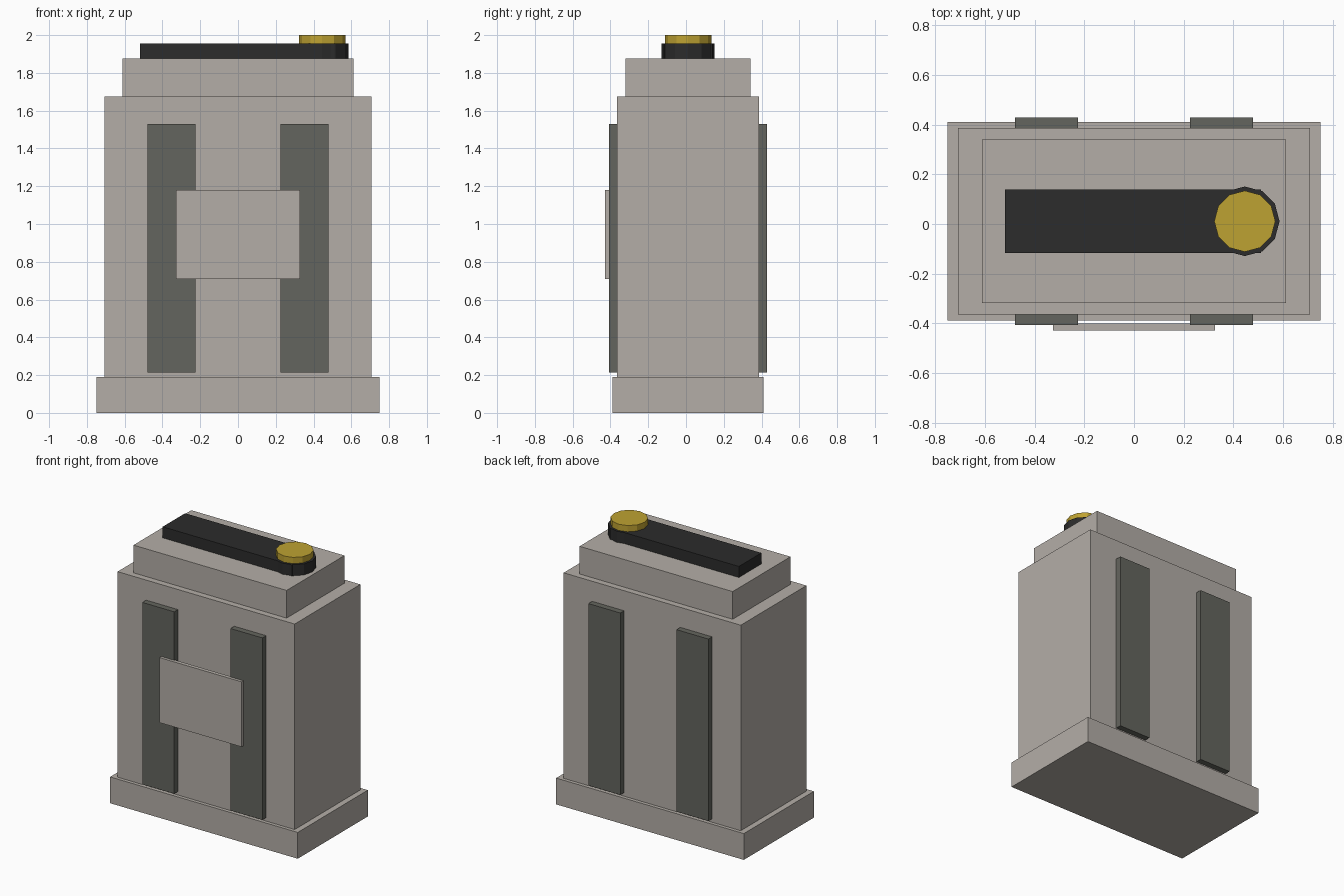
import bpy

cube = bpy.data.objects.get("Cube")
if cube:
    bpy.data.objects.remove(cube, do_unlink=True)


def material(name, rgb):
    mat = bpy.data.materials.new(name)
    mat.use_nodes = True
    colour = (*rgb, 1.0)
    mat.diffuse_color = colour
    mat.node_tree.nodes["Principled BSDF"].inputs["Base Color"].default_value = colour
    return mat


stone = material("warm_grey", (0.456, 0.423, 0.386))
strap = material("dark_grey_green", (0.127, 0.130, 0.112))
black = material("near_black", (0.025, 0.025, 0.025))
gold = material("gold", (0.515, 0.361, 0.032))

MID_Y = 0.011  # the plate stands proud in front, so the body sits slightly back


def finish(name, mat):
    obj = bpy.context.object
    obj.name = obj.data.name = name
    obj.data.materials.append(mat)
    return obj


def box(name, mat, x, y, z):
    """Box from (min, max) ranges on each axis."""
    ranges = (x, y, z)
    bpy.ops.mesh.primitive_cube_add(size=1, location=[(a + b) / 2 for a, b in ranges])
    bpy.context.object.scale = [b - a for a, b in ranges]
    bpy.ops.object.transform_apply(location=False, rotation=False, scale=True)
    return finish(name, mat)


def disc(name, mat, radius, z):
    """Twelve-sided disc at the knob position."""
    bpy.ops.mesh.primitive_cylinder_add(
        vertices=12, radius=radius, depth=z[1] - z[0],
        location=(0.446, MID_Y, sum(z) / 2))
    return finish(name, mat)


def centred(half):
    return (MID_Y - half, MID_Y + half)


# Stepped case
box("base", stone, (-0.75, 0.75), centred(0.40), (0, 0.19))
box("body", stone, (-0.708, 0.708), centred(0.375), (0.19, 1.675))
box("top_step", stone, (-0.612, 0.612), centred(0.33), (1.675, 1.875))

# Vertical straps showing on the front and back
for side, sign in (("left", 1), ("right", -1)):
    xs = sorted((sign * 0.225, sign * 0.48))
    box(side + "_strap", strap, xs, centred(0.418), (0.215, 1.53))

# Front plate across the straps
box("front_plate", stone, (-0.327, 0.327), (-0.428, -0.40), (0.71, 1.18))

# Lid bar with its rounded end and knob
box("lid_bar", black, (-0.52, 0.512), centred(0.128), (1.875, 1.955))
disc("lid_bar_end", black, 0.14, (1.875, 1.955))
disc("knob", gold, 0.123, (1.955, 2.0))
